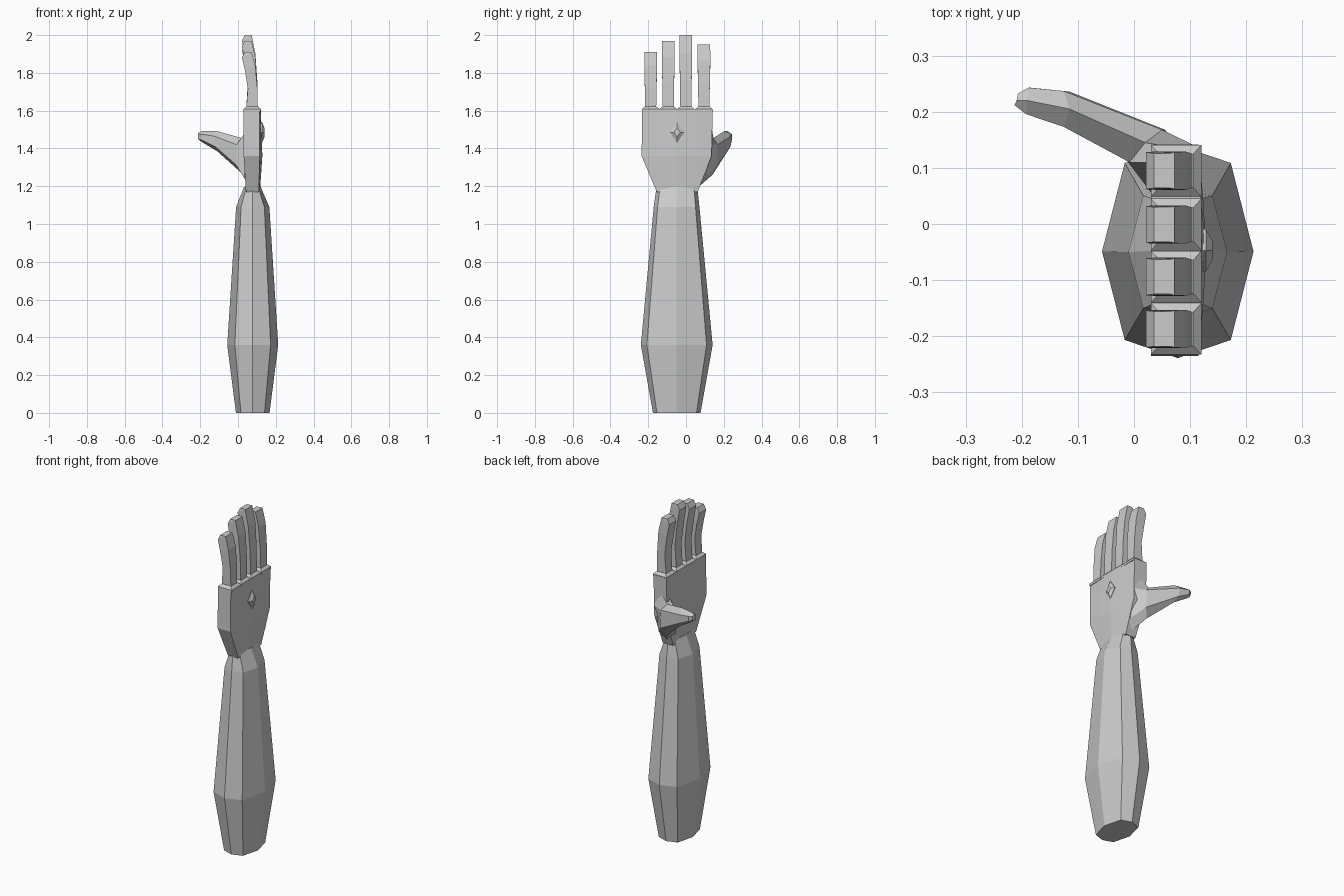
import bpy, bmesh
from mathutils import Vector


def loft(name, rings):
    """Skin a list of equal-sized rings and cap both ends."""
    bm = bmesh.new()
    loops = [[bm.verts.new(p) for p in ring] for ring in rings]
    n = len(loops[0])
    for a, b in zip(loops, loops[1:]):
        for i in range(n):
            j = (i + 1) % n
            bm.faces.new((a[i], a[j], b[j], b[i]))
    bm.faces.new(loops[0])
    bm.faces.new(loops[-1])
    bmesh.ops.recalc_face_normals(bm, faces=bm.faces)
    mesh = bpy.data.meshes.new(name)
    bm.to_mesh(mesh)
    bm.free()
    obj = bpy.data.objects.new(name, mesh)
    bpy.context.collection.objects.link(obj)
    return obj


def octagon(cx, cy, hx, hy, z, kx=0.7, ky=0.83):
    """Eight-sided forearm section, centre and half sizes."""
    pts = [(1, 0), (kx, ky), (0, 1), (-kx, ky), (-1, 0), (-kx, -ky), (0, -1), (kx, -ky)]
    return [(cx + hx * u, cy + hy * v, z) for u, v in pts]


def rect(x0, x1, y0, y1, z0, z1=None):
    """Rectangle whose -x edge is at z0 and +x edge at z1."""
    z1 = z0 if z1 is None else z1
    return [(x0, y0, z0), (x1, y0, z1), (x1, y1, z1), (x0, y1, z0)]


# Forearm tapering into the wrist
loft("forearm", [
    octagon(0.078, -0.049, 0.089, 0.126, 0.0),
    octagon(0.078, -0.049, 0.135, 0.19, 0.36),
    octagon(0.078, -0.050, 0.088, 0.121, 1.09),
    octagon(0.076, -0.048, 0.045, 0.108, 1.195),
])


# Palm: flat sides and inner face, slightly domed back
def palm_ring(z, y0, y1, x0, x1, dome):
    m, q = (y0 + y1) / 2, (y1 - y0) / 4
    return [(x1, y0, z), (x1 + dome * 0.6, m - q, z), (x1 + dome, m, z),
            (x1 + dome * 0.6, m + q, z), (x1, y1, z),
            (x0, y1, z), (x0, m, z), (x0, y0, z)]


loft("palm", [
    palm_ring(1.17, -0.155, 0.062, 0.042, 0.11, 0.006),
    palm_ring(1.36, -0.235, 0.135, 0.03, 0.115, 0.014),
    palm_ring(1.605, -0.232, 0.142, 0.03, 0.115, 0.006),
])

# Diamond stud on the back of the hand
cy, cz = -0.047, 1.485
loft("back_stud", [
    [(x, cy - s * 0.038, cz), (x, cy, cz - s * 0.054), (x, cy + s * 0.038, cz), (x, cy, cz + s * 0.054)]
    for x, s in ((0.115, 1), (0.128, 1), (0.14, 0.45))])

# Four bent fingers, each on a bevelled knuckle socket
fingers = [("little", -0.187, 1.91), ("ring", -0.094, 1.97),
           ("middle", -0.001, 2.0), ("index", 0.095, 1.95)]
for name, y, top in fingers:
    length = top - 1.6
    loft(name + "_socket", [
        rect(0.03, 0.12, y - 0.046, y + 0.046, 1.595),
        rect(0.03, 0.12, y - 0.046, y + 0.046, 1.608),
        rect(0.045, 0.106, y - 0.03, y + 0.03, 1.622)])
    rings = []
    for t0, t1, x0, x1, w in ((0, 0, 0.043, 0.105, 0.029), (0.38, 0.4, 0.052, 0.102, 0.031),
                              (0.70, 0.76, 0.036, 0.092, 0.034), (0.97, 1.0, 0.021, 0.072, 0.033)):
        rings.append(rect(x0, x1, y - w, y + w, 1.6 + t0 * length, 1.6 + t1 * length))
    rings[-1][0] = (0.021, y - 0.033, top - 0.03)
    rings[-1][3] = (0.021, y + 0.033, top - 0.03)
    # rounded fingertip edge
    rings.append(rect(0.036, 0.066, y - 0.031, y + 0.031, top, top))
    loft(name + "_finger", rings)


# Thumb: six-sided sections swept out of the side of the palm
def thumb_ring(low, outer_low, outer_high, high, inner_high, inner_low):
    return [Vector(p) for p in (low, outer_low, outer_high, high, inner_high, inner_low)]


loft("thumb", [
    thumb_ring((0.085, 0.06, 1.19), (0.11, 0.10, 1.25), (0.112, 0.138, 1.42),
               (0.09, 0.135, 1.52), (0.035, 0.11, 1.48), (0.035, 0.05, 1.24)),
    thumb_ring((0.03, 0.14, 1.26), (0.055, 0.168, 1.31), (0.05, 0.168, 1.42),
               (0.02, 0.145, 1.455), (-0.008, 0.11, 1.42), (-0.012, 0.112, 1.315)),
    thumb_ring((-0.11, 0.205, 1.385), (-0.115, 0.236, 1.41), (-0.125, 0.237, 1.465),
               (-0.115, 0.205, 1.493), (-0.125, 0.173, 1.465), (-0.12, 0.174, 1.41)),
    thumb_ring((-0.185, 0.222, 1.43), (-0.185, 0.243, 1.445), (-0.188, 0.243, 1.475),
               (-0.19, 0.22, 1.492), (-0.193, 0.196, 1.475), (-0.192, 0.196, 1.445)),
    thumb_ring((-0.206, 0.222, 1.445), (-0.205, 0.232, 1.452), (-0.207, 0.232, 1.475),
               (-0.209, 0.22, 1.483), (-0.213, 0.212, 1.475), (-0.212, 0.212, 1.45)),
])
